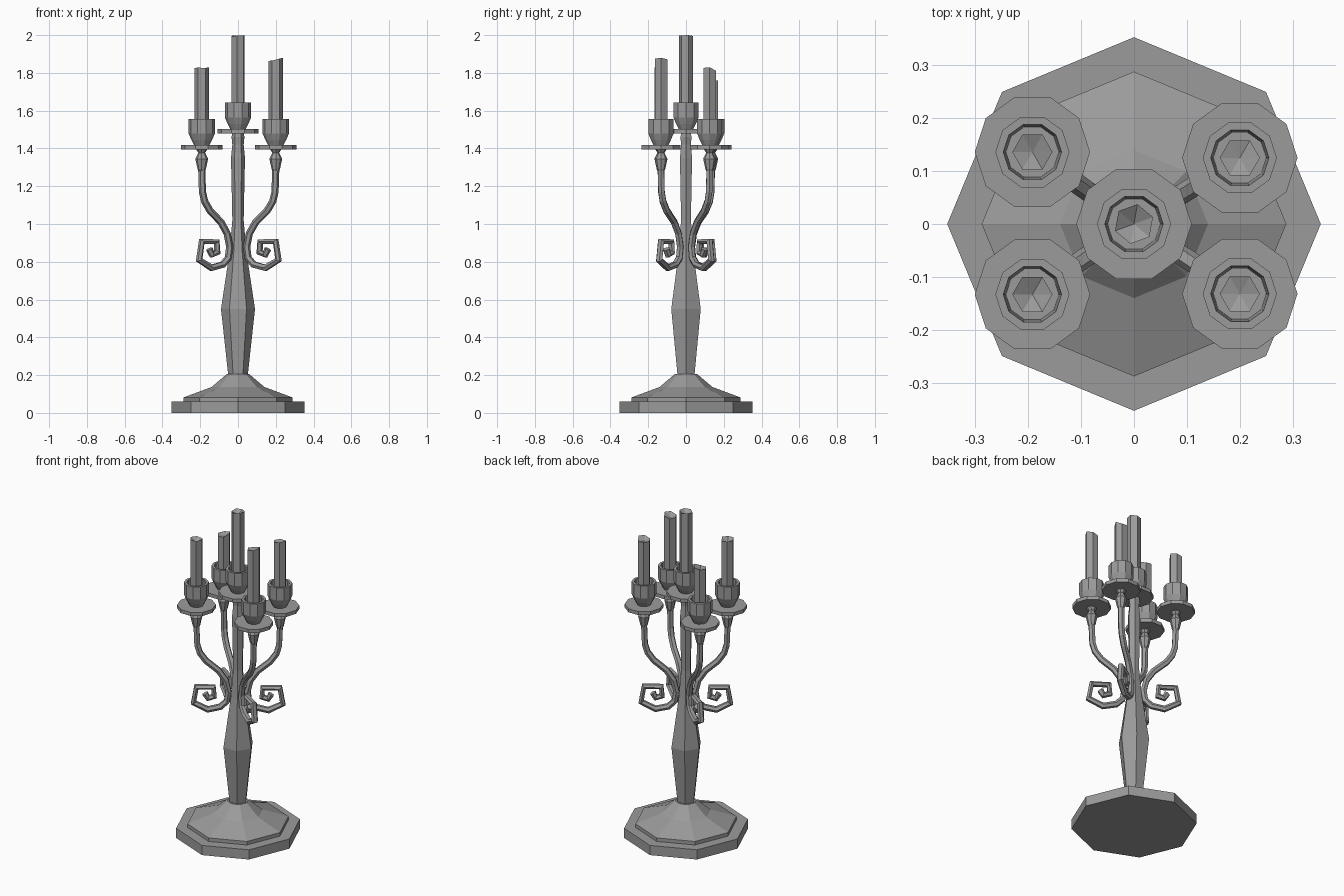
import bpy, bmesh, math, random
from mathutils import Vector

random.seed(4)
if "Cube" in bpy.data.objects:
    bpy.data.objects.remove(bpy.data.objects["Cube"])

grey = bpy.data.materials.new("plain_grey")
grey.use_nodes = True
colour = (0.33, 0.33, 0.33, 1)
grey.diffuse_color = colour
grey.node_tree.nodes["Principled BSDF"].inputs["Base Color"].default_value = colour


def add_object(name, mesh, location=(0, 0, 0)):
    obj = bpy.data.objects.new(name, mesh)
    obj.location = location
    mesh.materials.clear()
    mesh.materials.append(grey)
    bpy.context.collection.objects.link(obj)
    return obj


def lathe(name, profile, sides, location=(0, 0, 0), turn=0.0):
    """Spin a (radius, height) profile into a capped faceted solid."""
    bm = bmesh.new()
    rings = []
    for r, z in profile:
        angles = [turn + math.tau * i / sides for i in range(sides)]
        rings.append([bm.verts.new((r * math.cos(a), r * math.sin(a), z)) for a in angles])
    for low, high in zip(rings, rings[1:]):
        for i in range(sides):
            j = (i + 1) % sides
            bm.faces.new((low[i], low[j], high[j], high[i]))
    bm.faces.new(rings[0][::-1])
    bm.faces.new(rings[-1])
    mesh = bpy.data.meshes.new(name)
    bm.to_mesh(mesh)
    bm.free()
    return add_object(name, mesh, location)


def candle(name, location, height, turn):
    """Six-sided candle with an uneven, sunken top."""
    obj = lathe(name, [(0.038, 0.04), (0.038, height)], 6, location, turn)
    bm = bmesh.new()
    bm.from_mesh(obj.data)
    top = max(bm.faces, key=lambda f: f.calc_center_median().z)
    rim = list(top.verts)
    middle = bmesh.ops.poke(bm, faces=[top])["verts"][0]
    middle.co.z -= 0.025
    for v in rim[1:]:
        v.co.z -= random.uniform(0, 0.02)
    bm.to_mesh(obj.data)
    bm.free()


def tube(name, path, radius):
    """Six-sided tube along a polyline."""
    curve = bpy.data.curves.new(name + "_path", "CURVE")
    curve.dimensions = "3D"
    curve.bevel_depth = radius
    curve.bevel_resolution = 1
    curve.use_fill_caps = True
    spline = curve.splines.new("POLY")
    spline.points.add(len(path) - 1)
    for point, co in zip(spline.points, path):
        point.co = (*co, 1)
    helper = bpy.data.objects.new(name + "_path", curve)
    bpy.context.collection.objects.link(helper)
    bpy.context.view_layer.update()
    graph = bpy.context.evaluated_depsgraph_get()
    mesh = bpy.data.meshes.new_from_object(helper.evaluated_get(graph))
    bpy.data.objects.remove(helper)
    for polygon in mesh.polygons:
        polygon.use_smooth = False
    add_object(name, mesh)


# Stepped octagonal foot
lathe("base_plinth", [(0.353, 0), (0.353, 0.06)], 8)
lathe("base_slope", [(0.288, 0.06), (0.288, 0.082), (0.14, 0.137), (0.06, 0.205)], 8)

# Six-sided central stem
lathe("stem", [(0.052, 0.2), (0.09, 0.55), (0.045, 0.85), (0.03, 1.02),
               (0.037, 1.35), (0.03, 1.42), (0.034, 1.46), (0.03, 1.48)], 6)

# Drip dish and hollow cup in one profile, and the bulb below it
CUP = [(0.109, 0), (0.109, 0.022), (0.04, 0.022), (0.055, 0.05),
       (0.07, 0.085), (0.07, 0.162), (0.055, 0.162), (0.05, 0.06)]
BULB = [(0.017, -0.115), (0.022, -0.105), (0.034, -0.05), (0.018, -0.018), (0.03, 0)]

lathe("centre_cup", CUP, 10, (0, 0, 1.48))
candle("centre_candle", (0, 0, 1.48), 0.52, math.radians(20))

# Arm path as (fraction of reach, height), from the bulb down to the scroll tip
ARM = [(1, 1.29), (0.98, 1.17), (0.92, 1.12), (0.77, 1.07), (0.47, 1.01),
       (0.30, 0.95), (0.23, 0.88), (0.27, 0.82), (0.42, 0.785), (0.73, 0.768),
       (1.07, 0.81), (1.0, 0.907), (0.59, 0.907), (0.57, 0.85), (0.72, 0.838), (0.79, 0.868)]

# Four branches: position of the cup and height of the candle top
BRANCHES = {
    "front_left": (0.2, -0.132, 1.88),
    "front_right": (-0.192, -0.133, 1.83),
    "back_left": (0.2, 0.125, 1.83),
    "back_right": (-0.192, 0.136, 1.765),
}
for side, (x, y, top) in BRANCHES.items():
    spot = Vector((x, y, 1.395))
    lathe(side + "_cup", CUP, 10, spot)
    lathe(side + "_bulb", BULB, 8, spot)
    candle(side + "_candle", spot, top - spot.z, 0)
    tube(side + "_arm", [(x * f, y * f, z) for f, z in ARM], 0.019)
